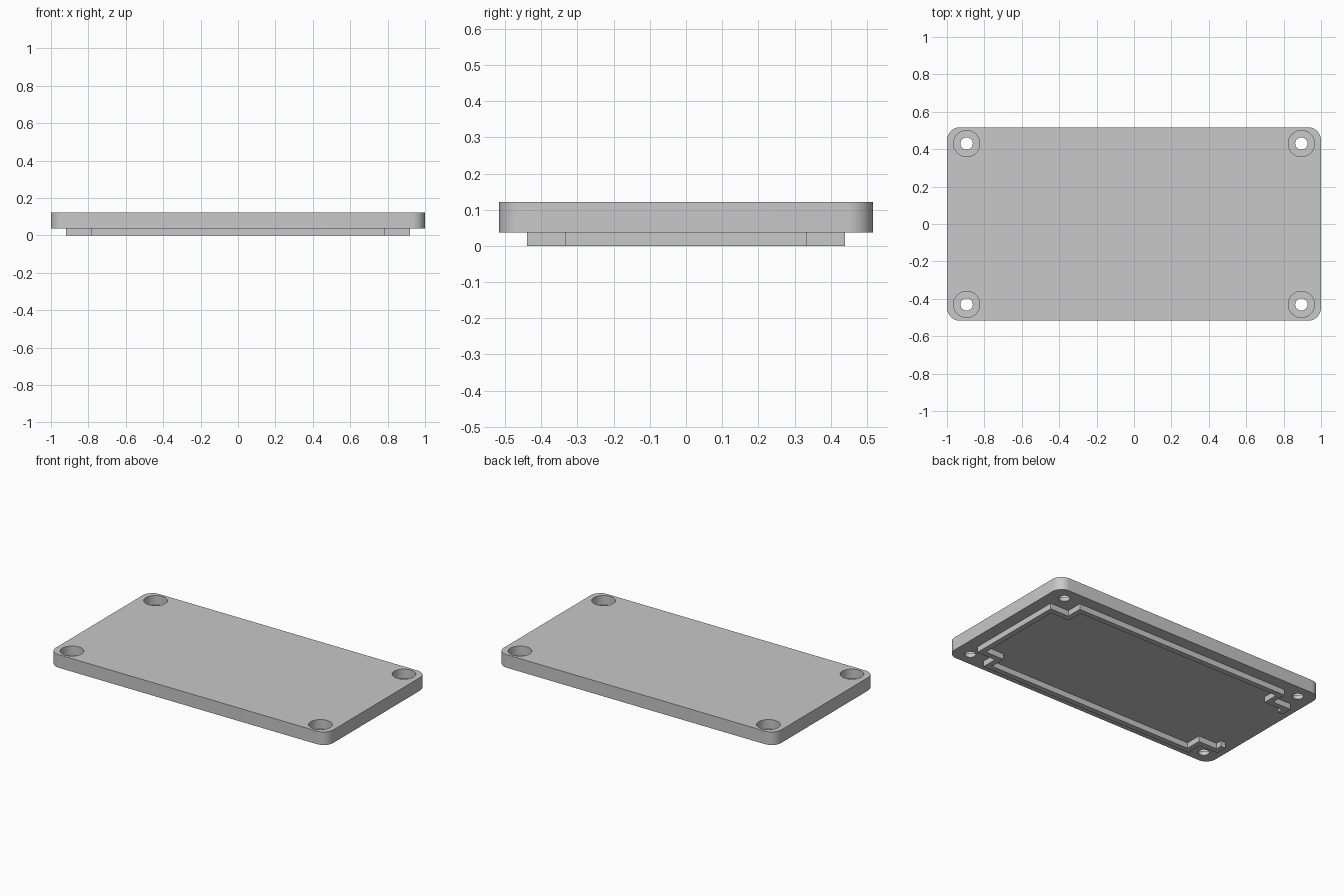
import bpy
import bmesh
import math

cube = bpy.data.objects.get("Cube")
if cube:
    bpy.data.objects.remove(cube, do_unlink=True)

# Single grey material
grey = bpy.data.materials.new("plain grey")
grey.use_nodes = True
colour = (0.58, 0.58, 0.58, 1)
grey.diffuse_color = colour
grey.node_tree.nodes["Principled BSDF"].inputs["Base Color"].default_value = colour

HALF_X, HALF_Y = 1.0, 0.517
PLATE_BOTTOM, PLATE_TOP = 0.037, 0.122


def make_object(name, bm):
    bmesh.ops.recalc_face_normals(bm, faces=bm.faces)
    mesh = bpy.data.meshes.new(name)
    bm.to_mesh(mesh)
    bm.free()
    mesh.materials.append(grey)
    obj = bpy.data.objects.new(name, mesh)
    bpy.context.collection.objects.link(obj)
    return obj


def extrude_up(bm, faces, height):
    result = bmesh.ops.extrude_face_region(bm, geom=faces)
    verts = [v for v in result["geom"] if isinstance(v, bmesh.types.BMVert)]
    bmesh.ops.translate(bm, verts=verts, vec=(0, 0, height))


def drill(target, name, radius, z0, z1):
    """Cut one round hole in each corner."""
    bm = bmesh.new()
    for sx in (-1, 1):
        for sy in (-1, 1):
            ring = []
            for i in range(48):
                a = math.tau * i / 48
                ring.append(bm.verts.new((sx * 0.895 + radius * math.cos(a),
                                          sy * 0.43 + radius * math.sin(a), z0)))
            extrude_up(bm, [bm.faces.new(ring)], z1 - z0)
    cutter = make_object(name, bm)
    cutter.hide_render = True
    cutter.hide_set(True)
    mod = target.modifiers.new(name, "BOOLEAN")
    mod.operation = "DIFFERENCE"
    mod.solver = "EXACT"
    mod.object = cutter
    return cutter


# Cover plate with rounded vertical corners
bm = bmesh.new()
outline = []
r = 0.07
for quarter, (sx, sy) in enumerate([(1, 1), (-1, 1), (-1, -1), (1, -1)]):
    for i in range(13):
        a = (quarter + i / 12) * math.pi / 2
        outline.append(bm.verts.new((sx * (HALF_X - r) + r * math.cos(a),
                                     sy * (HALF_Y - r) + r * math.sin(a), PLATE_BOTTOM)))
extrude_up(bm, [bm.faces.new(outline)], PLATE_TOP - PLATE_BOTTOM)
plate = make_object("cover_plate", bm)

# Counterbored screw holes
cutters = [drill(plate, "screw_hole_cutter", 0.033, -0.1, 0.2),
           drill(plate, "counterbore_cutter", 0.07, 0.062, 0.2)]
bpy.ops.object.select_all(action="DESELECT")
bpy.context.view_layer.objects.active = plate
plate.select_set(True)
for mod in list(plate.modifiers):
    bpy.ops.object.modifier_apply(modifier=mod.name)
for cutter in cutters:
    bpy.data.objects.remove(cutter, do_unlink=True)
bpy.ops.object.shade_smooth_by_angle(angle=math.radians(30))


# Locating lip underneath: notched at the corners, open at the right end
def lip_path(inset):
    x, y, nx, ny = (v - inset for v in (0.92, 0.44, 0.785, 0.335))
    half = [(-x, 0.26), (-x, ny), (-nx, ny), (-nx, y),
            (nx, y), (nx, ny), (x, ny)]
    return half + [(px, -py) for px, py in reversed(half)]


bm = bmesh.new()
outer, inner = ([bm.verts.new((x, y, 0)) for x, y in lip_path(d)] for d in (0, 0.036))
strip = [bm.faces.new((outer[i], outer[i + 1], inner[i + 1], inner[i]))
         for i in range(len(outer) - 1)]
extrude_up(bm, strip, PLATE_BOTTOM + 0.003)
make_object("locating_lip", bm)
